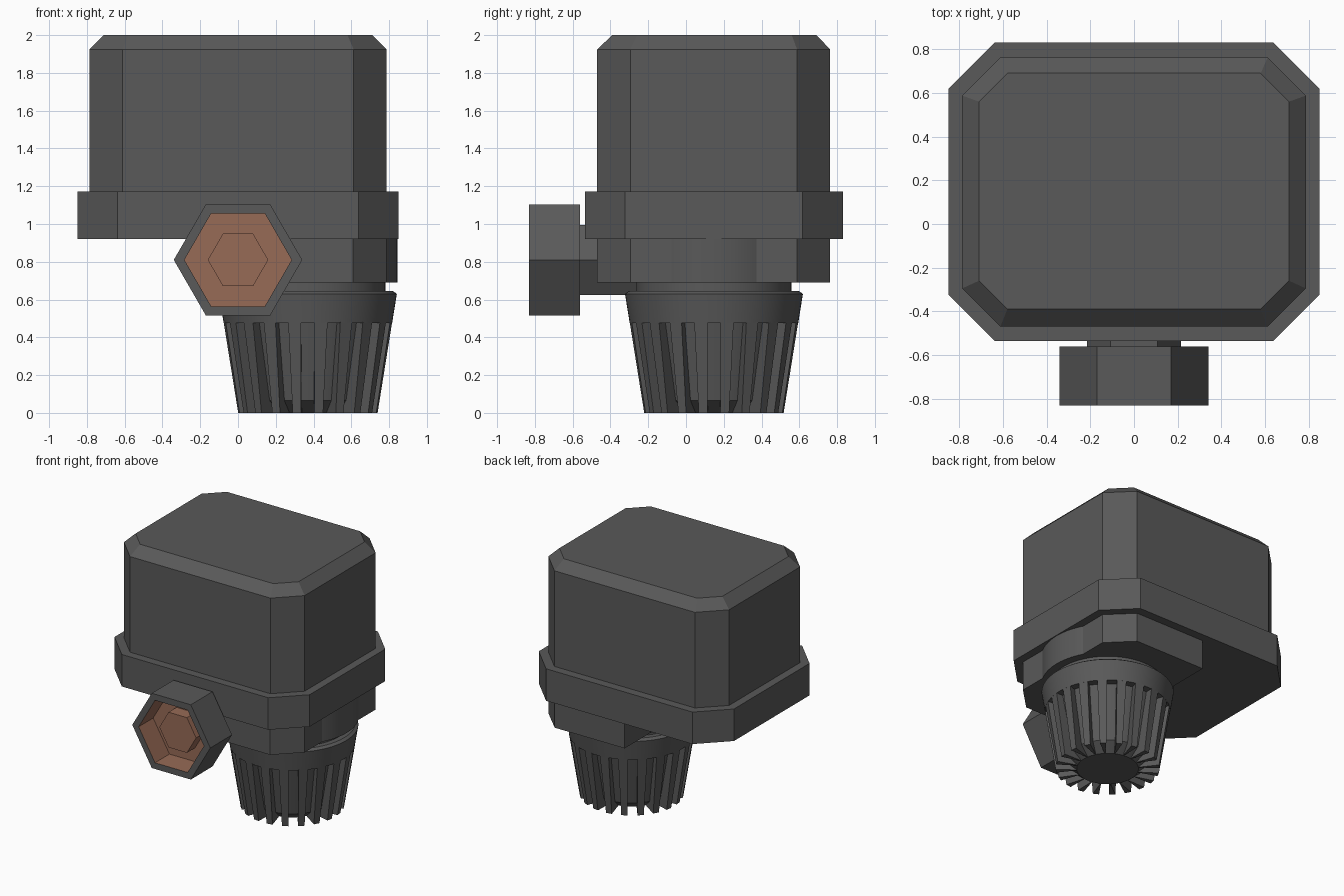
import bpy, bmesh, math
from mathutils import Vector

if "Cube" in bpy.data.objects:
    bpy.data.objects.remove(bpy.data.objects["Cube"])


def material(name, rgb):
    m = bpy.data.materials.new(name)
    m.diffuse_color = (*rgb, 1)
    m.use_nodes = True
    m.node_tree.nodes["Principled BSDF"].inputs["Base Color"].default_value = m.diffuse_color
    return m


GREY = material("dark_grey_plastic", (0.1, 0.1, 0.1))
COPPER = material("copper", (0.31, 0.145, 0.093))


def finish(name, bm, mats, smooth=False):
    bmesh.ops.recalc_face_normals(bm, faces=bm.faces)
    me = bpy.data.meshes.new(name)
    bm.to_mesh(me)
    bm.free()
    for m in mats:
        me.materials.append(m)
    ob = bpy.data.objects.new(name, me)
    bpy.context.collection.objects.link(ob)
    if smooth:
        bpy.context.view_layer.objects.active = ob
        ob.select_set(True)
        bpy.ops.object.shade_smooth_by_angle(angle=math.radians(30))
        ob.select_set(False)
    return ob


def loft(bm, loops, mat_from=999):
    """Skin a stack of equal-length loops and cap both ends."""
    rings = [[bm.verts.new(p) for p in lp] for lp in loops]
    n = len(rings[0])
    bm.faces.new(rings[0])
    for k, (a, b) in enumerate(zip(rings, rings[1:])):
        for i in range(n):
            j = (i + 1) % n
            f = bm.faces.new((a[i], a[j], b[j], b[i]))
            f.material_index = int(k >= mat_from)
    bm.faces.new(rings[-1]).material_index = int(len(rings) - 1 >= mat_from)


def octagon(hx, y0, y1, c, z):
    return [(hx, y0 + c, z), (hx, y1 - c, z), (hx - c, y1, z), (c - hx, y1, z),
            (-hx, y1 - c, z), (-hx, y0 + c, z), (c - hx, y0, z), (hx - c, y0, z)]


def hexagon(r, y, z=0.81):
    return [(r * math.cos(i * math.pi / 3), y, z + r * math.sin(i * math.pi / 3))
            for i in range(6)]


CX, CY = 0.37, 0.148  # axis of the vented cap


def circle(r, z, n=80):
    return [(CX + r * math.cos(2 * math.pi * i / n),
             CY + r * math.sin(2 * math.pi * i / n), z) for i in range(n)]


# Housing with bevelled lid edge
bm = bmesh.new()
loft(bm, [octagon(0.787, -0.47, 0.763, 0.175, 1.1),
          octagon(0.787, -0.47, 0.763, 0.175, 1.925),
          octagon(0.71, -0.39, 0.69, 0.13, 2.0)])
finish("housing", bm, [GREY])

# Wide flange around the housing base
bm = bmesh.new()
loft(bm, [octagon(0.85, -0.535, 0.83, 0.212, z) for z in (0.92, 1.172)])
finish("flange", bm, [GREY])

# Lower block under the right half
bm = bmesh.new()
loft(bm, [[(0, -0.47, z), (0.61, -0.47, z), (0.787, -0.295, z),
           (0.787, 0.588, z), (0.61, 0.763, z), (0, 0.763, z)] for z in (0.69, 0.93)])
finish("lower_block", bm, [GREY])

# Round collar and neck above the cap
bm = bmesh.new()
loft(bm, [circle(0.41, 0.6), circle(0.41, 0.69), circle(0.474, 0.69), circle(0.474, 0.93)])
finish("collar", bm, [GREY], True)

# Cap: solid band on top of a narrower core
bm = bmesh.new()
loft(bm, [circle(0.22, 0), circle(0.3, 0.065), circle(0.39, 0.475), circle(0.446, 0.475),
          circle(0.471, 0.63), circle(0.45, 0.645), circle(0.40, 0.645)])
finish("vent_cap", bm, [GREY], True)

# Cap fins, separated by grooves of constant width
FINS, GROOVE = 20, 0.07
bm = bmesh.new()
for k in range(FINS):
    a = (k + 0.5) * 2 * math.pi / FINS
    u = Vector((math.cos(a), math.sin(a), 0))
    v = Vector((-u.y, u.x, 0))
    loops = []
    for z, r_in, r_out in ((0, 0.215, 0.37), (0.48, 0.37, 0.446)):
        lp = []
        for r, s in ((r_in, -1), (r_out, -1), (r_out, 1), (r_in, 1)):
            w = max(0.002, r * math.sin(math.pi / FINS) - GROOVE / 2)
            lp.append(Vector((CX, CY, z)) + u * r + v * s * w)
        loops.append(lp)
    loft(bm, loops)
finish("cap_fins", bm, [GREY])

# Hexagonal inlet pipe
bm = bmesh.new()
loft(bm, [hexagon(0.214, y) for y in (-0.6, -0.2)])
finish("inlet_pipe", bm, [GREY])

# Hexagonal nut with copper-lined recess and central boss
bm = bmesh.new()
loft(bm, [hexagon(0.34, -0.56), hexagon(0.34, -0.83), hexagon(0.284, -0.83),
          hexagon(0.284, -0.65), hexagon(0.16, -0.65), hexagon(0.16, -0.75)], mat_from=2)
finish("inlet_nut", bm, [GREY, COPPER])
